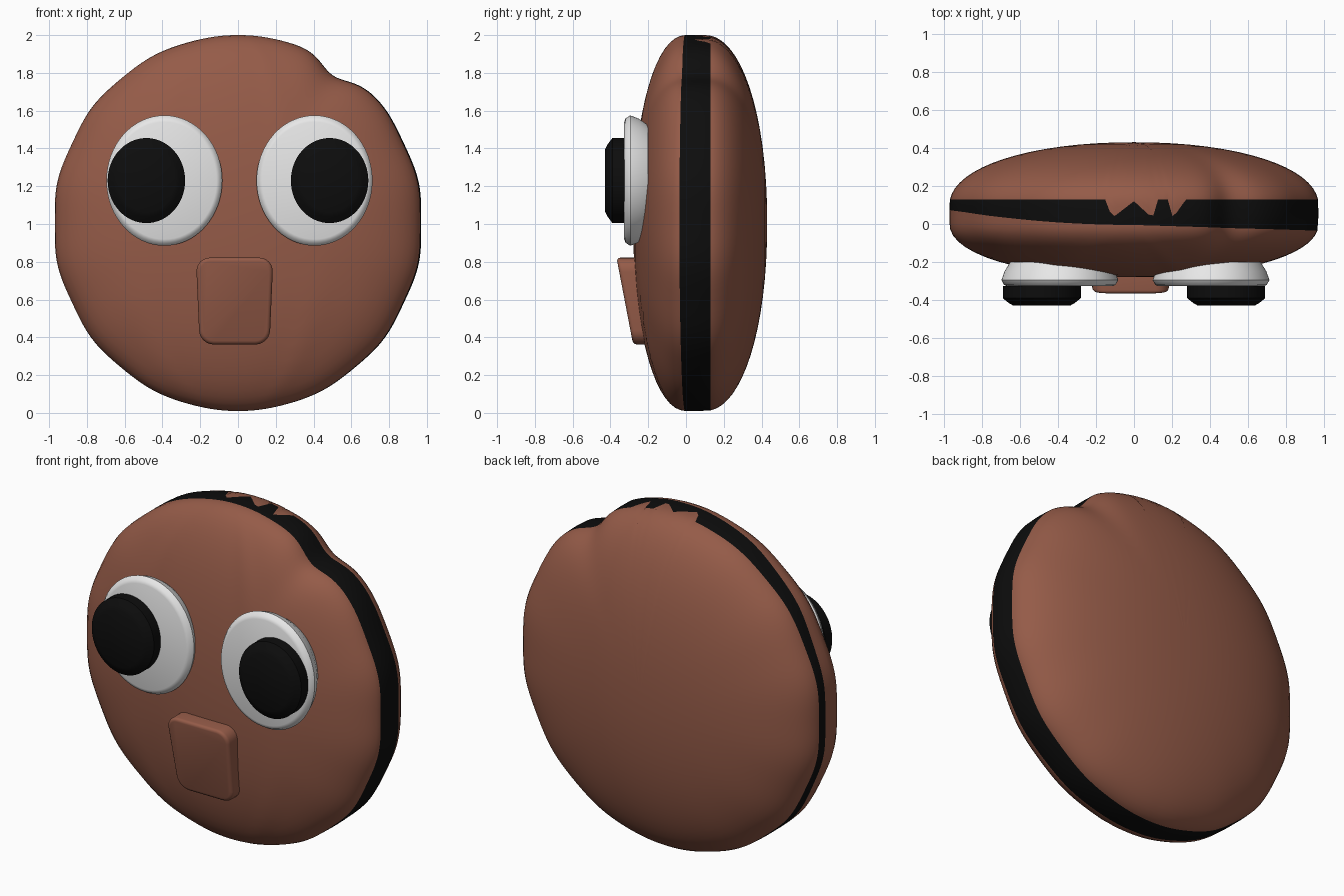
import bpy, bmesh, math

cube = bpy.data.objects.get("Cube")
if cube:
    bpy.data.objects.remove(cube)


def material(name, rgb):
    m = bpy.data.materials.new(name)
    m.use_nodes = True
    m.diffuse_color = (*rgb, 1)
    m.node_tree.nodes["Principled BSDF"].inputs["Base Color"].default_value = (*rgb, 1)
    return m


brown = material("brown", (0.30, 0.105, 0.065))
black = material("black", (0.004, 0.004, 0.004))
white = material("white", (0.8, 0.8, 0.8))


def finish(name, bm, mats, angle=40):
    bmesh.ops.recalc_face_normals(bm, faces=bm.faces[:])
    mesh = bpy.data.meshes.new(name)
    bm.to_mesh(mesh)
    bm.free()
    for m in mats:
        mesh.materials.append(m)
    ob = bpy.data.objects.new(name, mesh)
    bpy.context.collection.objects.link(ob)
    bpy.ops.object.select_all(action="DESELECT")
    ob.select_set(True)
    bpy.context.view_layer.objects.active = ob
    bpy.ops.object.shade_smooth_by_angle(angle=math.radians(angle))
    return ob


def skin(bm, rings):
    """Join closed rings of vertices; returns the list of face strips."""
    strips = []
    for a, b in zip(rings, rings[1:]):
        n = len(a)
        strips.append([bm.faces.new((a[i], a[(i + 1) % n], b[(i + 1) % n], b[i])) for i in range(n)])
    return strips


def lerp_table(table, x):
    for (x0, y0), (x1, y1) in zip(table, table[1:]):
        if x <= x1:
            return y0 + (y1 - y0) * max(0, x - x0) / (x1 - x0)
    return table[-1][1]


def gauss(x, centre, width):
    return math.exp(-((x - centre) / width) ** 2)


# Body: a flattened round cushion with a dark seam band around its rim
SEGS, ROWS = 240, 16
FRONT, BACK, SEAM = -0.28, 0.43, 0.13
ZIGZAG = [(-0.15, SEAM), (-0.12, 0.03), (0, 0.12), (0.1, 0.03), (0.13, SEAM),
          (0.19, SEAM), (0.21, 0.03), (0.28, SEAM)]
PLEATS = [(-0.63, -1), (0.46, -1), (-0.5, 1), (0.28, 1)]


def body_point(a, y):
    t = y / FRONT if y < 0 else max(0, (y - 0.1) / (BACK - 0.1))
    n = 2.1
    r = max(0, 1 - t ** n) ** (1 / n)
    # dent at the upper left rim and slight ripples down the sides
    dent = 0.06 * gauss(a, math.radians(57), 0.13)
    ripple = 0.005 * math.cos(14 * a) * abs(math.cos(a))
    s = r * (1 - (dent + ripple) * r ** 3)
    x, z = s * math.cos(a), s * math.sin(a)
    # shallow pleats fanning from the top and bottom of the front
    if y < -0.05:
        k = x / math.sqrt(max(0.01, 1 - z * z))
        y -= sum(0.012 * gauss(k, k0, 0.07) * max(0, z * side) * (1 - r ** 4) for k0, side in PLEATS)
    return 0.975 * x, y, 1.005 + 0.995 * z


bm = bmesh.new()
angles = [-math.pi + 2 * math.pi * i / SEGS for i in range(SEGS)]
rings = []
ease = [math.sin(math.pi / 2 * j / ROWS) for j in range(ROWS + 1)]


def seam_front(a):
    left = max(0, -math.cos(a))
    return -0.035 + 0.03 * (1 - max(0, math.cos(a))) + 0.08 * left ** 2


def seam_back(a):
    return lerp_table(ZIGZAG, math.cos(a)) if math.sin(a) > 0 else SEAM


for j in range(1, ROWS + 1):
    f = 1 - math.cos(math.pi / 2 * j / ROWS)
    rings.append([bm.verts.new(body_point(a, FRONT + f * (seam_front(a) - FRONT))) for a in angles])
for f in (0.5, 1):
    rings.append([bm.verts.new(body_point(a, seam_front(a) + f * (seam_back(a) - seam_front(a)))) for a in angles])
for j in range(1, ROWS):
    f = math.sin(math.pi / 2 * j / ROWS)
    rings.append([bm.verts.new(body_point(a, seam_back(a) + f * (BACK - seam_back(a)))) for a in angles])
strips = skin(bm, rings)
for strip in strips[ROWS - 1:ROWS + 1]:
    for face in strip:
        face.material_index = 1
for ring, y in ((rings[0], FRONT), (rings[-1], BACK)):
    pole = bm.verts.new((0, y, 1.005))
    for i in range(SEGS):
        bm.faces.new((ring[i], ring[(i + 1) % SEGS], pole))
finish("body", bm, [brown, black], 60)


# Eyes and pupils: oval discs turned from a (depth, radius) profile
def disc(name, x, z, rx, rz, profile, mat):
    bm = bmesh.new()
    n = 64
    rings = [[bm.verts.new((x + rx * r * math.cos(2 * math.pi * i / n), y,
                            z + rz * r * math.sin(2 * math.pi * i / n))) for i in range(n)]
             for y, r in profile]
    skin(bm, rings)
    bm.faces.new(rings[0])
    bm.faces.new(rings[-1])
    return finish(name, bm, [mat])


EYE = [(-0.327, 0.9), (-0.32, 0.955), (-0.295, 1), (-0.25, 0.95), (-0.2, 0.85)]
PUPIL = [(-0.428, 0.74), (-0.415, 0.85), (-0.39, 1), (-0.325, 1)]
for side, eye_x, pupil_x in (("right", -0.39, -0.485), ("left", 0.405, 0.485)):
    disc(side + "_eye", eye_x, 1.23, 0.307, 0.345, EYE, white)
    disc(side + "_pupil", pupil_x, 1.23, 0.205, 0.225, PUPIL, black)

# Mouth: a leaning slab with rounded corners, narrower at the bottom
bm = bmesh.new()
bmesh.ops.create_cube(bm, size=1)
for v in bm.verts:
    top, front = v.co.z > 0, v.co.y < 0
    half = 0.205 if top else 0.185
    v.co.x = -0.018 + math.copysign(half, v.co.x)
    v.co.y = (-0.368 if top else -0.28) if front else (-0.25 if top else -0.2)
    v.co.z = 0.822 if top else 0.362
depth_edges = [e for e in bm.edges if abs(e.verts[0].co.z - e.verts[1].co.z) < 0.01
               and abs(e.verts[0].co.x - e.verts[1].co.x) < 0.03]
bmesh.ops.bevel(bm, geom=depth_edges, offset=0.075, segments=6, profile=0.5, affect="EDGES")
bm.normal_update()
face = min(bm.faces, key=lambda f: f.calc_center_median().y)
bmesh.ops.bevel(bm, geom=list(face.edges), offset=0.02, segments=3, profile=0.5, affect="EDGES")
finish("mouth", bm, [brown])
